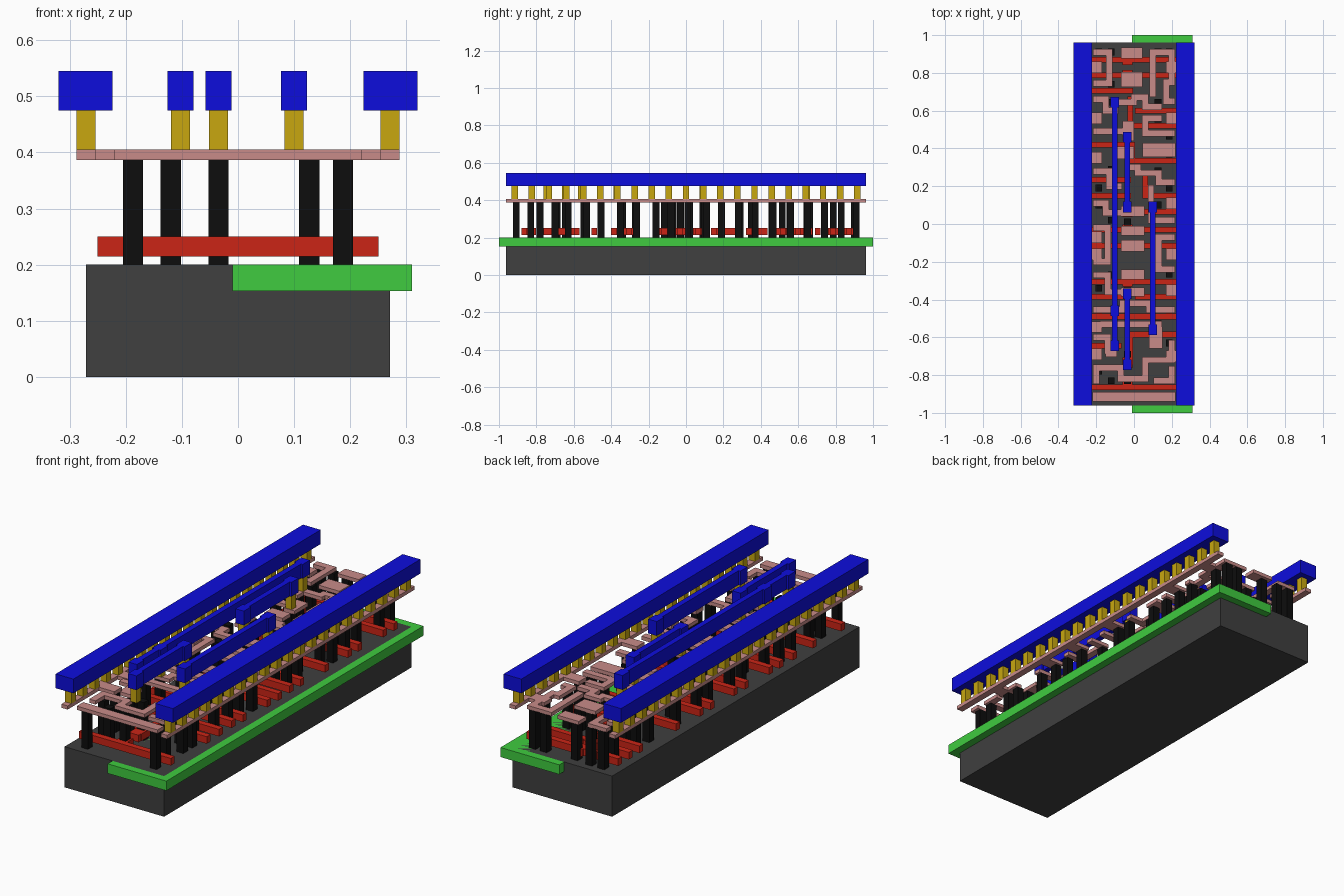
import bpy, bmesh
from mathutils import Vector


def make(name, color, bm):
    bmesh.ops.recalc_face_normals(bm, faces=bm.faces)
    me = bpy.data.meshes.new(name)
    bm.to_mesh(me)
    bm.free()
    ob = bpy.data.objects.new(name, me)
    bpy.context.collection.objects.link(ob)
    if color:
        mat = bpy.data.materials.new(name)
        mat.diffuse_color = (*color, 1)
        me.materials.append(mat)
    return ob


def prism(bm, outline, z0, z1):
    """Extrude a flat outline between two heights."""
    lo = [bm.verts.new((x, y, z0)) for x, y in outline]
    hi = [bm.verts.new((x, y, z1)) for x, y in outline]
    bm.faces.new(lo[::-1])
    bm.faces.new(hi)
    n = len(lo)
    for i in range(n):
        j = (i + 1) % n
        bm.faces.new((lo[i], lo[j], hi[j], hi[i]))


def rect(bm, x0, x1, y0, y1, z0, z1):
    prism(bm, [(x0, y0), (x1, y0), (x1, y1), (x0, y1)], z0, z1)


def square(bm, x, y, size, z0, z1):
    h = size / 2
    rect(bm, x - h, x + h, y - h, y + h, z0, z1)


def wire(bm, pts, width, z0, z1):
    """Right-angled track with mitred corners and half-width end caps."""
    p = [Vector(q) for q in pts]
    h = width / 2
    d = [(b - a).normalized() for a, b in zip(p, p[1:])]
    p[0] -= d[0] * h
    p[-1] += d[-1] * h
    left, right = [], []
    for i, q in enumerate(p):
        a, b = d[max(i - 1, 0)], d[min(i, len(d) - 1)]
        na, nb = Vector((-a.y, a.x)), Vector((-b.y, b.x))
        off = na * h if (na - nb).length < 1e-4 else (na + nb) * h
        left.append(q + off)
        right.append(q - off)
    prism(bm, [tuple(v) for v in left + right[::-1]], z0, z1)


# Base block and the half-width well let into its top
bm = bmesh.new()
rect(bm, -.271, .271, -.962, .962, 0, .2)
make("substrate", (.05, .05, .05), bm)
bm = bmesh.new()
rect(bm, -.01, .31, -1, 1, .153, .2)
make("well", (.05, .6, .05), bm)

# Gate bars: straight ones, then ones with a jog
RZ = (.215, .25)
bm = bmesh.new()
for y in (.87, .787, -.03, -.115, -.305, -.49, -.865):
    wire(bm, [(-.235, y), (.235, y)], .03, *RZ)
for path in (
    [(-.235, .705), (-.02, .705)],
    [(-.02, .66), (-.02, .52), (.23, .52)],
    [(.02, .6), (.23, .6)],
    [(-.235, .42), (-.01, .42), (-.01, .335), (.235, .335)],
    [(-.235, .235), (-.03, .235)],
    [(-.235, .15), (-.03, .15)],
    [(.06, .26), (.06, .15), (.23, .15)],
    [(-.02, .065), (.23, .065)],
    [(.02, -.385), (.23, -.385)],
    [(-.235, -.385), (-.06, -.385)],
    [(-.02, -.73), (-.02, -.585), (.235, -.585)],
    [(-.235, -.645), (-.08, -.645)],
):
    wire(bm, path, .03, *RZ)
# wide landing pads on the gates
for y in (.87, .787, .49, .065, -.03, -.115, -.305, -.735, -.83):
    square(bm, -.035, y, .054, *RZ)
make("gate_bars", (.6, .018, .008), bm)

# Contact posts
posts = {
    -.187: (.91, .83, .66, .56, .35, .19, .1, -.07, -.16, -.34, -.455, -.545, -.69, -.78, -.908),
    -.12: (.91, .74, .645, .29, .02, -.27, -.645, -.83),
    -.035: (.9, .787, .515, .46, .09, .01, -.03, -.115, -.265, -.35, -.69, -.83),
    .127: (.91, .645, .555, .28, .1, -.08, -.53, -.63),
    .187: (.91, .83, .65, .56, .465, .37, .19, .11, -.16, -.265, -.35, -.455, -.63, -.7, -.83, -.908),
}
bm = bmesh.new()
for x, ys in posts.items():
    for y in ys:
        square(bm, x, y, .036, .2, .387)
make("contact_posts", (.004, .004, .004), bm)

# Local wiring: edge rails, stubs, tracks and pads
LZ = (.387, .405)
bm = bmesh.new()
for s in (-1, 1):
    wire(bm, [(s * .271, -.945), (s * .271, .945)], .034, *LZ)
for s, ys in ((-1, (.83, .56, .35, -.07, -.16, -.545, -.69)),
              (1, (.83, .56, .11, -.16, -.35, -.7))):
    for y in ys:
        rect(bm, min(s * .254, s * .17), max(s * .254, s * .17), y - .03, y + .03, *LZ)
tracks_upper = (
    [(-.2, .91), (-.13, .91), (-.13, .745), (-.2, .745)],
    [(.2, .76), (.2, .91), (.1, .91), (.1, .69)],
    [(.2, .75), (.17, .75), (.17, .65), (.2, .65)],
    [(-.2, .66), (-.15, .66), (-.15, .6), (-.1, .6), (-.1, .645), (0, .645), (0, .67), (.06, .67), (.06, .62), (.13, .62)],
    [(-.2, .49), (-.04, .49)],
    [(.2, .48), (.06, .48), (.06, .56), (.13, .56)],
    [(-.03, .3), (.02, .3), (.02, .27), (.13, .27), (.13, .22), (.2, .22)],
    [(-.2, .28), (-.13, .28), (-.13, .2), (-.08, .2)],
    [(-.2, .11), (-.15, .11), (-.15, .06), (-.06, .06)],
    [(.09, .19), (.09, .02), (.2, .02)],
)
tracks_lower = (
    [(-.2, -.02), (-.14, -.02), (-.14, -.2), (-.2, -.2)],
    [(.2, -.07), (.13, -.07), (.13, -.24), (.2, -.24)],
    [(-.2, -.27), (-.14, -.27), (-.14, -.36), (-.04, -.36)],
    [(-.2, -.455), (-.06, -.455), (-.06, -.42), (.08, -.42), (.08, -.455), (.2, -.455)],
    [(-.16, -.53), (.13, -.53)],
    [(-.2, -.6), (-.14, -.6), (-.14, -.67)],
    [(.2, -.63), (.2, -.72), (.06, -.72), (.06, -.82), (-.07, -.82), (-.07, -.76), (-.2, -.76), (-.2, -.83)],
    [(.2, -.77), (.2, -.83), (.12, -.83)],
)
for path in tracks_upper + tracks_lower:
    wire(bm, path, .034, *LZ)
for x0, x1, y0, y1 in (
    (-.07, .045, .875, .935), (-.07, .045, .725, .805), (-.06, .0, .44, .545),
    (.045, .22, .355, .43), (-.1, .0, .345, .41), (-.07, .055, .04, .095),
    (-.07, .055, -.06, -.01), (-.07, .055, -.145, -.085),
    (-.07, .055, -.295, -.24), (-.07, .055, -.385, -.335),
    (-.15, -.09, -.705, -.62), (.08, .15, -.66, -.545),
    (-.22, .22, -.94, -.89),
):
    rect(bm, x0, x1, y0, y1, *LZ)
make("local_wiring", (.58, .26, .25), bm)

# Upper straps: centre line x and the y of each pad
straps = ((-.1025, (.645, -.46, -.645)), (-.035, (.46, .09)),
          (.1, (.09, -.56)), (-.035, (-.37, -.745)))

# Connecting studs under rails and strap pads
bm = bmesh.new()
for s in (-1, 1):
    for k in range(21):
        square(bm, s * .271, (k - 10) * .0916, .034, .405, .475)
for x, ys in straps:
    for y in ys:
        square(bm, x, y, .034, .405, .475)
make("studs", (.58, .39, .005), bm)

# Top rails and straps
TZ = (.475, .545)
bm = bmesh.new()
for s in (-1, 1):
    wire(bm, [(s * .2715, -.914), (s * .2715, .914)], .096, *TZ)
for x, ys in straps:
    wire(bm, [(x, ys[-1]), (x, ys[0])], .028, *TZ)
    for y in ys:
        rect(bm, x - .023, x + .023, y - .028, y + .028, *TZ)
make("top_rails", (.004, .004, .72), bm)
